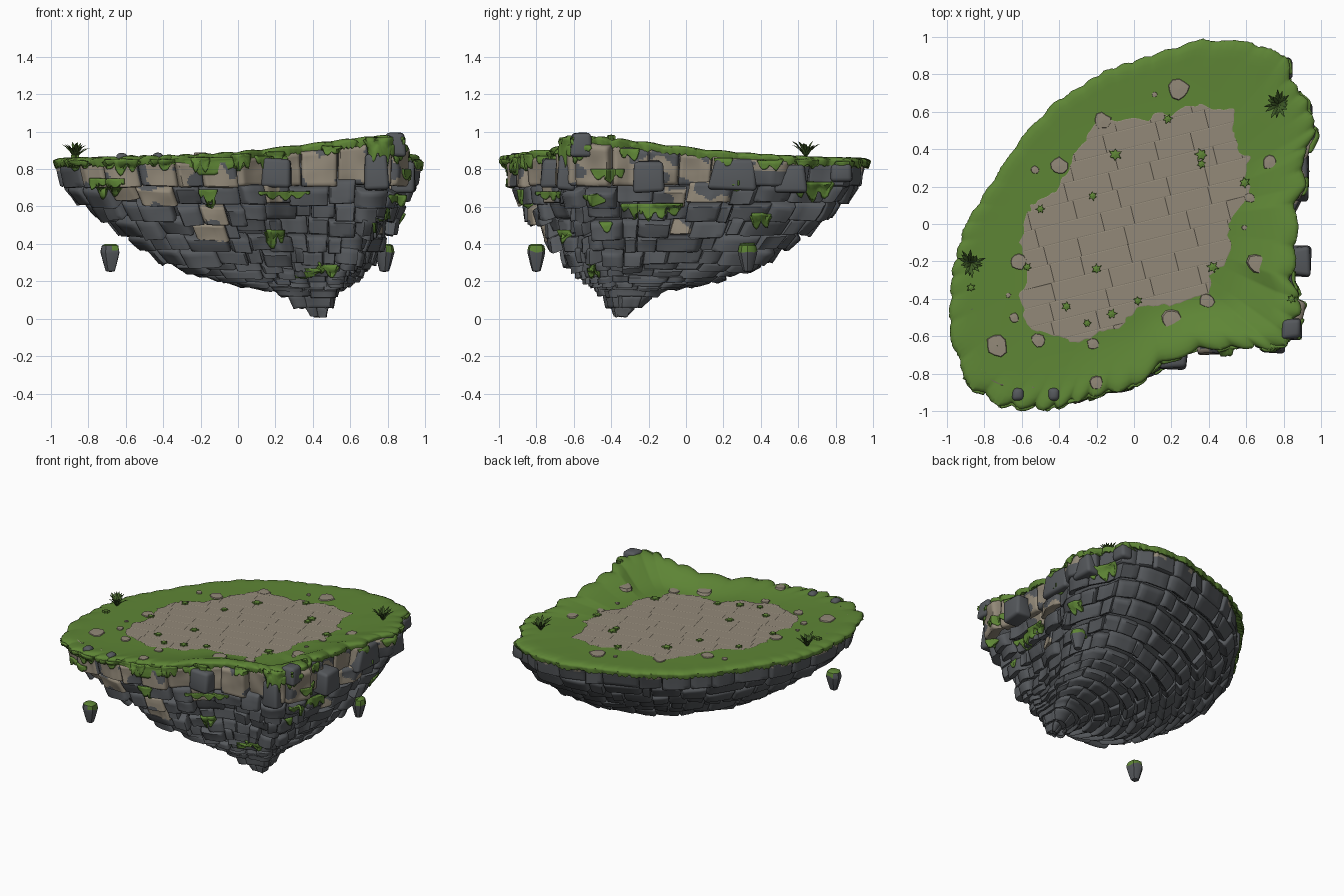
import bpy, bmesh, math, random
from mathutils import Vector, noise
from mathutils.bvhtree import BVHTree

if "Cube" in bpy.data.objects:
    bpy.data.objects.remove(bpy.data.objects["Cube"])

random.seed(7)
R = random.uniform

def mat(name, c):
    m = bpy.data.materials.new(name)
    m.diffuse_color = (*c, 1)
    m.use_nodes = True
    m.node_tree.nodes["Principled BSDF"].inputs["Base Color"].default_value = m.diffuse_color
    return m

ROCK = mat("slate_rock", (.092, .099, .108))
SAND = mat("sandstone", (.29, .25, .19))
GRASS = mat("grass_green", (.112, .235, .036))
PLANT = mat("dark_leaf", (.05, .105, .02))

class Part:
    """Collects vertices and faces, then makes one object."""
    def __init__(self):
        self.v, self.f, self.m = [], [], []

    def grid(self, rows, wrap=False, rule=None):
        # rows[j][i]; j runs down or outward, i runs sideways
        base, n = len(self.v), len(rows[0])
        for r in rows:
            self.v += r
        for j in range(len(rows) - 1):
            for i in range(n if wrap else n - 1):
                a, b = base + j * n, base + (j + 1) * n
                k = (i + 1) % n
                self.f.append((a + i, b + i, b + k, a + k))
                self.m.append(rule(rows[j][i]) if rule else 0)

    def make(self, name, mats, angle=40):
        me = bpy.data.meshes.new(name)
        me.from_pydata([tuple(p) for p in self.v], [], self.f)
        for m in mats:
            me.materials.append(m)
        for p, k in zip(me.polygons, self.m):
            p.material_index = k
            p.use_smooth = True
        me.set_sharp_from_angle(angle=math.radians(angle))
        ob = bpy.data.objects.new(name, me)
        bpy.context.collection.objects.link(ob)
        return ob

# ---- island shape: outline seen from above, narrowing down to an off-centre tip
OUT = [(.83, -.6), (.88, -.42), (.83, -.3), (.86, -.1), (.85, .1), (.9, .2), (.89, .35), (.96, .5), (.91, .65),
       (.83, .76), (.81, .88), (.62, .96), (.36, .975), (.15, .91), (-.15, .81), (-.42, .64), (-.6, .45), (-.75, .22),
       (-.89, 0), (-.96, -.25), (-.975, -.55), (-.92, -.75), (-.85, -.87), (-.7, -.955), (-.45, -.975), (-.2, -.9),
       (0, -.86), (.15, -.73), (.35, -.66), (.6, -.65), (.75, -.66)]
TIP = Vector((.45, -.35))
# height, scale at back/left, scale at front/right
PROF = [(.85, .985, .99), (.7, .96, .89), (.58, .87, .75), (.45, .735, .58), (.3, .585, .4),
        (.2, .38, .26), (.145, .17, .19), (.06, .065, .11), (.01, .01, .02)]
pts = [Vector(p) for p in OUT]
seg = [(pts[(i + 1) % len(pts)] - pts[i]).length for i in range(len(pts))]
PERIM, TAB, NT = sum(seg), [], 4000
i, acc = 0, 0
for k in range(NT):
    d = k / NT * PERIM
    while d > acc + seg[i]:
        acc += seg[i]
        i += 1
    TAB.append(pts[i].lerp(pts[(i + 1) % len(pts)], (d - acc) / seg[i]))

def O(u):
    return TAB[int((u % 1) * NT) % NT]

def rise(p):
    d = math.hypot(p[0] - .85, p[1] + .6)
    return .12 * math.exp(-(d / .75) ** 1.5)

def front(p):
    d = (p - TIP).normalized()
    return min(1, max(0, (.6 * d.x - .8 * d.y + .55) / .5))

def S(u, t):
    p = O(u)
    t = min(max(t, 0), 7.999)
    k = int(t)
    z, a, b = [x + (y - x) * (t - k) for x, y in zip(PROF[k], PROF[k + 1])]
    if t < 1:
        z = (.828 + rise(p)) * (1 - t) + .7 * t
    q = TIP + (p - TIP) * (a + (b - a) * front(p))
    return Vector((q.x, q.y, z))

def normal(u, t):
    return (S(u, t + .15) - S(u, t - .15)).cross(S(u + .008, t) - S(u - .008, t)).normalized()

# ---- inner core that closes the joints
core = Part()
core.grid([[S(i / 90, t) - normal(i / 90, t) * min(.035, .2 * (8.1 - t)) for i in range(90)]
           for t in [.1] + [x * .25 for x in range(1, 32)]], True)
core.make("rock_core", [ROCK])

# ---- courses of pillow-shaped stone blocks
def brick(part, u0, u1, t0, t1):
    uc, tc = (u0 + u1) / 2, (t0 + t1) / 2
    w = front(O(uc))
    n = normal(uc, tc)
    size = min(1, max(.25, (7.6 - tc) / 4))
    off = R(0, .022 + .035 * w) * size
    ta, tb = R(-.02, .02) * size, R(-.02, .02) * size
    step = .4 + .3 * w
    sand = w > .45 and (tc < 1 and R(0, 1) < .75 or tc < 3.2 and R(0, 1) < .12)
    rim = w <= .45 and tc < 1 and R(0, 1) < .4
    m = 13 if sand or rim else 4
    inner = [.09 + .82 * k / m for k in range(m + 1)]
    A = [.01, .01, .03] + inner + [.97, .99, .99]
    D = [.075 * size, .026 * size, .009 * size] + [0] * (m + 1) + [.009 * size, .026 * size, .075 * size]
    rows = []
    for b, db in zip(A, D):
        row = []
        for a, da in zip(A, D):
            u, t = u0 + (u1 - u0) * a, t0 + (t1 - t0) * b
            p = S(u, t)
            q = S(u, t + step * (t0 + .35 * (t1 - t0) - t))
            p = Vector((q.x, q.y, p.z))
            p += n * (off + ta * (a - .5) + tb * (b - .5) - max(da, db) - .6 * min(da, db, .014))
            p += n * noise.noise(p * 9) * .01 * (.4 + w)
            p.z = max(0, p.z)
            row.append(p)
        rows.append(row)
    seed = Vector((R(0, 9), R(0, 9), 0))
    rule = None
    if sand:
        rule = lambda p: int(noise.noise(p * 8 + seed) > -.17)
    elif rim:
        rule = lambda p: int(p.z > .795 and noise.noise(p * 12 + seed) > -.1)
    part.grid(rows, rule=rule)

bricks = Part()
courses = [0, .9, 1.65, 2.35, 3, 3.5, 4, 4.35, 4.7, 5, 5.4, 5.8, 6.3, 7, 8]
for t0, t1 in zip(courses, courses[1:]):
    tc = (t0 + t1) / 2
    k = int(tc)
    s = PROF[k][1] + (PROF[k + 1][1] - PROF[k][1]) * (tc - k)
    count = max(6, round(PERIM * s / (.19 if tc < 1.6 else .15)))
    cuts = [(j + R(-.2, .2) + .5 * R(0, 1)) / count for j in range(count)]
    for j in range(count):
        u0, u1 = cuts[j], cuts[j + 1] if j + 1 < count else cuts[0] + 1
        w = front(O((u0 + u1) / 2))
        sh = R(-.2, .2) * (.45 + .55 * w) * (t1 - t0) if 0 < t0 < 6 else 0
        brick(bricks, u0, u1, t0 + sh, t1 + sh + .06)
bricks.make("stone_blocks", [ROCK, SAND], 50)

# ---- grass top with a lumpy overhanging lip
grass = Part()
rings = [(.001, 0), (.3, 0), (.6, 0), (.68, 0), (.74, 0), (.8, 0), (.86, 0), (.91, 0), (.955, 0), (.99, -.006),
         (1.008, -.015), (1.01, -.024), (1.0, -.034), (.95, -.035)]
N, rows = 600, []
for j, (f, dz) in enumerate(rings):
    row = []
    for i in range(N):
        u = i / N
        p = O(u)
        w = front(p)
        lump = abs(math.sin(u * math.pi * 46 + 2 * math.sin(u * 6.2832 * 5)))
        edge = max(0, f - .9) * 10
        q = p * f * (1 + edge * ((.012 + .016 * w) * (lump - .55) + R(-.003, .003)))
        z = .855 + rise(p) * max(0, min(1, (f - .64) / .26)) ** 1.4 + dz + edge * .012 * lump * (.3 + w)
        if j == 12:
            z -= R(0, .018) + .012 * lump
        row.append(Vector((q.x, q.y, z)))
    rows.append(row)
grass.grid(rows, True)
grass.make("grass_top", [GRASS], 60)
ground_tree = BVHTree.FromPolygons(grass.v, grass.f)
nb = len(bricks.v)
wall_tree = BVHTree.FromPolygons(bricks.v + grass.v, bricks.f + [tuple(x + nb for x in f) for f in grass.f])

def ground(x, y):
    hit = ground_tree.ray_cast(Vector((x, y, 2)), Vector((0, 0, -1)))[0]
    return hit.z if hit else .86

# ---- paved sandstone floor: one ragged outline cut into staggered slabs
FLOOR = [(-.22, .5), (-.2, .56), (0, .56), (.2, .6), (.33, .63), (.52, .61), (.53, .42), (.61, .35), (.6, .15), (.5, .02),
         (.5, -.18), (.42, -.25), (.4, -.37), (.2, -.45), (.05, -.44), (-.1, -.56), (-.3, -.63), (-.4, -.6),
         (-.56, -.55), (-.61, -.4), (-.55, -.25), (-.6, -.1), (-.55, .1), (-.42, .2), (-.3, .38)][::-1]
bm = bmesh.new()
loop = []
for a, b in zip(FLOOR, FLOOR[1:] + FLOOR[:1]):
    a, b = Vector((*a, 0)), Vector((*b, 0))
    n = max(1, round((b - a).length / .01))
    loop += [a.lerp(b, k / n) for k in range(n)]
bm.faces.new([bm.verts.new(p + noise.noise_vector(p * 11).xy.to_3d() * .03 + noise.noise_vector(p * 27).xy.to_3d() * .018)
              for p in loop])
ang = math.radians(14)
e, nr = Vector((math.cos(ang), math.sin(ang), 0)), Vector((-math.sin(ang), math.cos(ang), 0))

def cut(faces, co, no):
    geom = set(faces) | {x for f in faces for x in f.edges} | {x for f in faces for x in f.verts}
    bmesh.ops.bisect_plane(bm, geom=list(geom), dist=1e-5, plane_co=co, plane_no=no)

for k in range(-8, 9):
    cut(bm.faces[:], nr * k * .1, nr)
for r in range(-9, 9):
    for k in range(-4, 5):
        row = [f for f in bm.faces if math.floor(f.calc_center_median().dot(nr) / .1) == r]
        if row:
            cut(row, e * (k * .24 + R(-.08, .08)), e)
for v in bm.verts:
    v.co.z = ground(v.co.x, v.co.y) + .005
bmesh.ops.inset_individual(bm, faces=bm.faces[:], thickness=.004, depth=.0009, use_even_offset=False)
me = bpy.data.meshes.new("paved_floor")
bm.to_mesh(me)
bm.free()
me.materials.append(SAND)
bpy.context.collection.objects.link(bpy.data.objects.new("paved_floor", me))

# ---- flat stones in the grass, grass stars in the paving
def disc(part, x, y, radii, h):
    n, a0 = len(radii), R(0, 6)
    part.grid([[Vector((x + r * f * math.cos(a0 + 6.2832 * i / n), y + r * f * math.sin(a0 + 6.2832 * i / n),
                        ground(x, y) + dz)) for i, r in enumerate(radii)]
               for f, dz in ((.01, h), (.85, h * .8), (1, -.012))], True)

stones, stars = Part(), Part()
for x, y, r in [(.24, .72, .06), (.72, .33, .04), (.66, -.21, .055), (.39, -.41, .042), (.2, -.51, .055),
                (-.73, -.65, .065), (-.51, -.62, .042), (-.4, .31, .05), (-.53, .29, .025), (-.22, -.64, .035),
                (-.67, -.38, .015), (.11, .69, .015), (.59, -.02, .015), (-.62, -.2, .05), (.62, .14, .03),
                (-.17, .55, .05), (-.64, -.5, .03), (-.2, -.85, .04)]:
    disc(stones, x, y, [r * R(.82, 1.15) for _ in range(10)], .009)
for x, y in [(-.1, .37), (-.22, .15), (-.5, .08), (.18, .56), (-.57, -.23), (-.36, -.44), (-.2, -.24), (-.12, -.48),
             (.02, -.41), (-.25, -.53), (.59, .22), (.42, -.23), (-.87, -.34), (.84, -.4), (.36, .32), (.36, .37)]:
    r = R(.024, .038)
    disc(stars, x, y, [r * (R(.9, 1.2) if k % 2 else .6) for k in range(12)], .02)
stones.make("flat_stones", [SAND])
stars.make("grass_stars", [GRASS])

# ---- leafy plants
plants = Part()
for x, y in [(-.87, -.21), (.77, .64)]:
    for k in range(20):
        a, reach, h = k * 2.4, R(.04, .085), R(.06, .1)
        d, s = Vector((math.cos(a), math.sin(a), 0)), Vector((-math.sin(a), math.cos(a), 0))
        rows = []
        for q, wq in ((0, .7), (.35, 1), (.7, .9), (1, .1)):
            c = Vector((x, y, ground(x, y) - .005)) + d * reach * q + Vector((0, 0, h * (1.5 * q - .6 * q * q)))
            wd = .009 * wq
            rows.append([c - s * wd, c + Vector((0, 0, wd * .5)), c + s * wd])
        plants.grid(rows)
plants.make("leafy_plants", [PLANT])

# ---- hanging moss, projected on the wall from the front (x) or the right (y)
moss = Part()
def drape(side, c, z, width, length):
    n, ph = max(5, int(width / .012)), R(0, 6)
    o, d = (Vector((0, -2, 0)), Vector((0, 1, 0))) if side == "front" else (Vector((2, 0, 0)), Vector((-1, 0, 0)))
    cols, last = [], None
    for i in range(n + 1):
        a = c + (i / n - .5) * width
        bell = max(0, math.sin(math.pi * i / n)) ** .5
        ln = length * (.3 + .7 * abs(math.sin(i * .55 + ph)) * R(.75, 1)) * (.25 + .75 * bell)
        col = []
        for j in range(7):
            p = o + Vector((a, 0, 0) if side == "front" else (0, a, 0)) + Vector((0, 0, z - ln * j / 6))
            hit = wall_tree.ray_cast(p, d)
            dist = hit[3] if hit[0] and (last is None or abs(hit[3] - last) < .09) else last
            if dist is None:
                return
            last = dist
            col.append(p + d * (dist - .014))
        last = (col[0] - o).dot(d)
        cols.append(col)
    moss.grid([[col[j] for col in cols] for j in range(7)])

for c, z, w, l in [(-.7, .75, .19, .13), (-.16, .69, .1, .11), (.2, .475, .1, .12), (.48, .29, .1, .08), (.25, .68, .27, .05),
                   (.78, .97, .2, .2), (.85, .66, .08, .08), (-.62, .85, .18, .09), (-.4, .85, .13, .07),
                   (-.2, .86, .1, .1), (.02, .88, .1, .12), (.2, .89, .1, .06), (.5, .92, .1, .06), (-.85, .84, .1, .06)]:
    drape("front", c, z, w, l)
for c, z, w, l in [(-.18, .615, .33, .1), (-.43, .52, .07, .07), (.68, .73, .2, .12), (.4, .56, .1, .11), (-.5, .27, .06, .07),
                   (.33, .4, .08, .06), (.27, .74, .1, .07), (-.42, .8, .18, .08), (-.9, .86, .12, .11),
                   (-.74, .87, .12, .12), (-.58, .93, .14, .1), (-.3, .91, .1, .08), (.2, .86, .1, .06),
                   (.45, .85, .14, .07), (.65, .85, .12, .06), (.85, .84, .1, .06)]:
    drape("right", c, z, w, l)
mo = moss.make("hanging_moss", [GRASS], 50)
mo.modifiers.new("thickness", "SOLIDIFY").thickness = .016

# ---- loose boulders at the rim
bm = bmesh.new()
for x, y, z, sx, sy, sz in [(.84, -.56, .93, .12, .12, .13), (-.62, -.91, .845, .07, .08, .08), (-.43, -.91, .85, .07, .08, .08),
                            (.88, -.2, .76, .14, .18, .18), (.87, .25, .77, .14, .26, .17), (.9, .56, .75, .12, .18, .15),
                            (.2, -.72, .78, .18, .12, .16), (.74, -.64, .78, .14, .1, .2), (.8, .83, .78, .1, .12, .1)]:
    for v in bmesh.ops.create_cube(bm, size=1)["verts"]:
        k = .85 if v.co.z > 0 else 1
        v.co = Vector((x + v.co.x * sx * k * R(.8, 1.1), y + v.co.y * sy * k * R(.8, 1.1), z + v.co.z * sz * R(.85, 1.05)))
bmesh.ops.bevel(bm, geom=bm.edges[:], offset=.022, segments=3, affect="EDGES", profile=.5)
for f in bm.faces:
    f.smooth = True
me = bpy.data.meshes.new("rim_boulders")
bm.to_mesh(me)
bm.free()
me.materials.append(ROCK)
bpy.context.collection.objects.link(bpy.data.objects.new("rim_boulders", me))

# ---- two small floating stones with thin mossy caps
for name, x, y in [("floating_stone_left", -.68, -.8), ("floating_stone_right", .78, .33)]:
    part, jit = Part(), [R(.88, 1.12) for _ in range(9)]
    prof = [(.398, .001), (.4, .03), (.391, .046), (.37, .053), (.35, .052), (.29, .036), (.255, .025), (.25, .001)]
    part.grid([[Vector((x + r * jit[i] * math.cos(i * .6981), y + r * jit[i] * math.sin(i * .6981),
                        z - (R(0, .02) if z == .37 else 0))) for i in range(9)] for z, r in prof],
              True, lambda p: int(p.z > .395 or p.z > .385 and p.x > x))
    part.make(name, [ROCK, GRASS])
